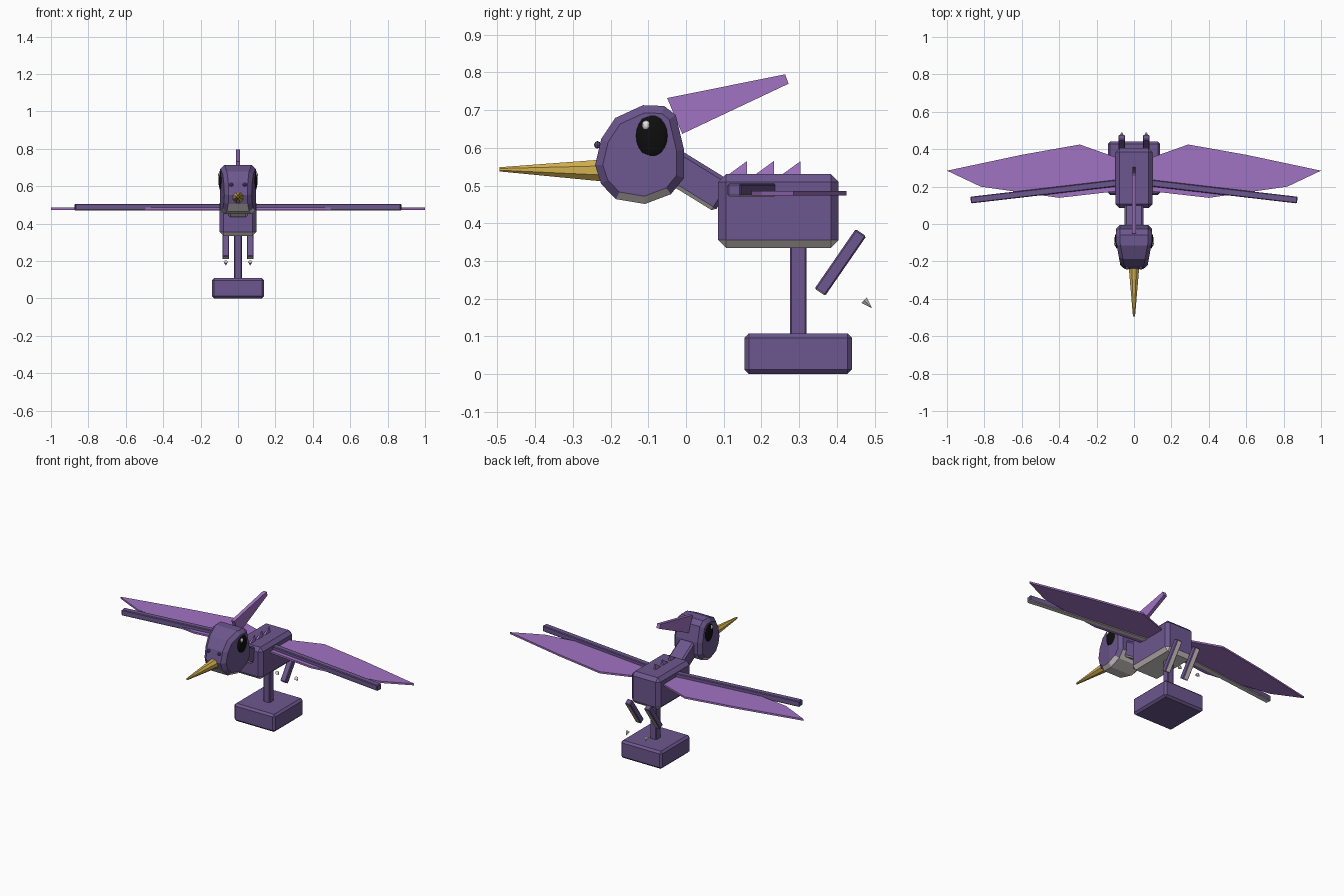
import bpy, bmesh, math
from mathutils import Vector, Matrix

old = bpy.data.objects.get("Cube")
if old:
    bpy.data.objects.remove(old, do_unlink=True)


def material(name, rgb):
    lin = [((c / 255 + 0.055) / 1.055) ** 2.4 for c in rgb] + [1]
    m = bpy.data.materials.new(name)
    m.use_nodes = True
    m.diffuse_color = lin
    m.node_tree.nodes["Principled BSDF"].inputs["Base Color"].default_value = lin
    return m


purple = material("deep purple", (108, 87, 142))
lilac = material("lilac", (161, 115, 195))
pale = material("pale grey belly", (215, 206, 205))
gold = material("gold", (210, 175, 80))
black = material("black", (14, 14, 14))
white = material("white", (240, 240, 240))


def finish(bm, name, mat, belly=False, bevel=0.0, smooth=False):
    """Chamfer sharp edges, colour downward faces pale if asked, make the object."""
    bmesh.ops.recalc_face_normals(bm, faces=bm.faces)
    if bevel:
        sharp = [e for e in bm.edges if e.calc_face_angle(0) > math.radians(45)]
        bmesh.ops.bevel(bm, geom=sharp, offset=bevel, segments=1, affect='EDGES')
    bm.normal_update()
    for f in bm.faces:
        f.smooth = smooth
        f.material_index = 1 if belly and f.normal.z < -0.55 else 0
    me = bpy.data.meshes.new(name)
    bm.to_mesh(me)
    bm.free()
    me.materials.append(mat)
    if belly:
        me.materials.append(pale)
    ob = bpy.data.objects.new(name, me)
    bpy.context.collection.objects.link(ob)
    return ob


def box(name, mat, lo, hi, bevel, belly=False):
    bm = bmesh.new()
    lo, hi = Vector(lo), Vector(hi)
    size = Matrix.Diagonal((*(hi - lo), 1))
    bmesh.ops.create_cube(bm, size=1, matrix=Matrix.Translation((lo + hi) / 2) @ size)
    finish(bm, name, mat, belly, bevel)


def aim(a, b):
    """Frame at the middle of a-b, local z along it, local x kept level."""
    a, b = Vector(a), Vector(b)
    z = (b - a).normalized()
    x = Vector((0, 0, 1)).cross(z).normalized()
    m = Matrix((x, z.cross(x), z)).transposed().to_4x4()
    return Matrix.Translation((a + b) / 2) @ m, (b - a).length


def beam(name, mat, a, b, wide, tall, bevel):
    bm = bmesh.new()
    frame, length = aim(a, b)
    bmesh.ops.create_cube(bm, size=1, matrix=frame @ Matrix.Diagonal((wide, tall, length, 1)))
    finish(bm, name, mat, True, bevel)


def cone(name, mat, a, b, r1, r2, sides):
    bm = bmesh.new()
    frame, length = aim(a, b)
    turn = Matrix.Rotation(math.pi / sides, 4, 'Z')
    bmesh.ops.create_cone(bm, cap_ends=True, segments=sides, radius1=r1, radius2=r2,
                          depth=length, matrix=frame @ turn)
    finish(bm, name, mat)


def ball(name, mat, centre, radii, smooth=True, segs=24):
    bm = bmesh.new()
    bmesh.ops.create_uvsphere(bm, u_segments=segs, v_segments=segs // 2, radius=1,
                              matrix=Matrix.Translation(centre) @ Matrix.Diagonal((*radii, 1)))
    finish(bm, name, mat, smooth=smooth)


def slab(points, offset):
    """Flat polygon extruded along offset."""
    bm = bmesh.new()
    face = bm.faces.new([bm.verts.new(p) for p in points])
    new = bmesh.ops.extrude_face_region(bm, geom=[face], use_keep_orig=True)
    bmesh.ops.translate(bm, vec=offset,
                        verts=[v for v in new["geom"] if isinstance(v, bmesh.types.BMVert)])
    return bm


def side_slab(profile, half):
    return slab([(-half, y, z) for y, z in profile], (2 * half, 0, 0))


# Stand
box("base", purple, (-0.14, 0.155, 0), (0.14, 0.44, 0.108), 0.012)
box("pole", purple, (-0.021, 0.276, 0.1), (0.021, 0.32, 0.345), 0.004)

# Body and neck
box("body", purple, (-0.098, 0.085, 0.335), (0.098, 0.405, 0.53), 0.021, True)
beam("neck", purple, (0, -0.08, 0.58), (0, 0.1, 0.469), 0.1, 0.092, 0.01)

# Head: rounded profile, narrowing toward the beak
head = side_slab([(-0.241, 0.554), (-0.225, 0.623), (-0.188, 0.679), (-0.114, 0.713),
                  (-0.058, 0.711), (-0.027, 0.687), (-0.005, 0.594), (-0.005, 0.52),
                  (-0.04, 0.477), (-0.109, 0.451), (-0.186, 0.464), (-0.225, 0.504)], 0.095)
bmesh.ops.bisect_plane(head, geom=head.verts[:] + head.edges[:] + head.faces[:],
                       plane_co=(0, -0.1, 0), plane_no=(0, 1, 0))
for v in head.verts:
    v.co.x *= 1 - max(0, -0.1 - v.co.y) * 1.9
finish(head, "head", purple, True, 0.02)

# Beak and crest
cone("beak", gold, (0, -0.225, 0.54), (0, -0.495, 0.543), 0.031, 0.006, 8)
crest = side_slab([(-0.05, 0.732), (0.263, 0.795), (0.272, 0.77), (-0.01, 0.637)], 0.011)
finish(crest, "crest", lilac)

# Spikes along the back
for i in range(3):
    y = 0.107 + 0.071 * i
    spike = side_slab([(y, 0.525), (y + 0.055, 0.525), (y + 0.055, 0.565)], 0.008)
    for v in spike.verts:
        if v.co.z > 0.55:
            v.co.x *= 0.15
    finish(spike, f"back_spike_{i + 1}", lilac)

# Paired parts
for side, s in (("left", 1), ("right", -1)):
    ball(f"{side}_eye", black, (s * 0.084, -0.088, 0.632), (0.021, 0.046, 0.064))
    ball(f"{side}_eye_glint", white, (s * 0.099, -0.106, 0.66), (0.008, 0.011, 0.013), False, 10)
    ball(f"{side}_nostril", purple, (s * 0.036, -0.235, 0.608), (0.011, 0.009, 0.01), False, 8)
    beam(f"{side}_wing_arm", purple, (s * 0.02, 0.227, 0.488), (s * 0.873, 0.128, 0.488),
         0.036, 0.035, 0.004)
    outline = [(0.05, 0.34), (0.29, 0.425), (0.6, 0.37), (1, 0.285),
               (0.82, 0.2), (0.4, 0.14), (0.05, 0.18)]
    wing = slab([(s * x, y, 0.474) for x, y in outline], (0, 0, 0.011))
    finish(wing, f"{side}_wing_membrane", lilac)
    beam(f"{side}_leg", purple, (s * 0.065, 0.464, 0.375), (s * 0.065, 0.355, 0.217),
         0.036, 0.034, 0.004)
    cone(f"{side}_claw", pale, (s * 0.065, 0.472, 0.196), (s * 0.065, 0.493, 0.175),
         0.012, 0, 6)
